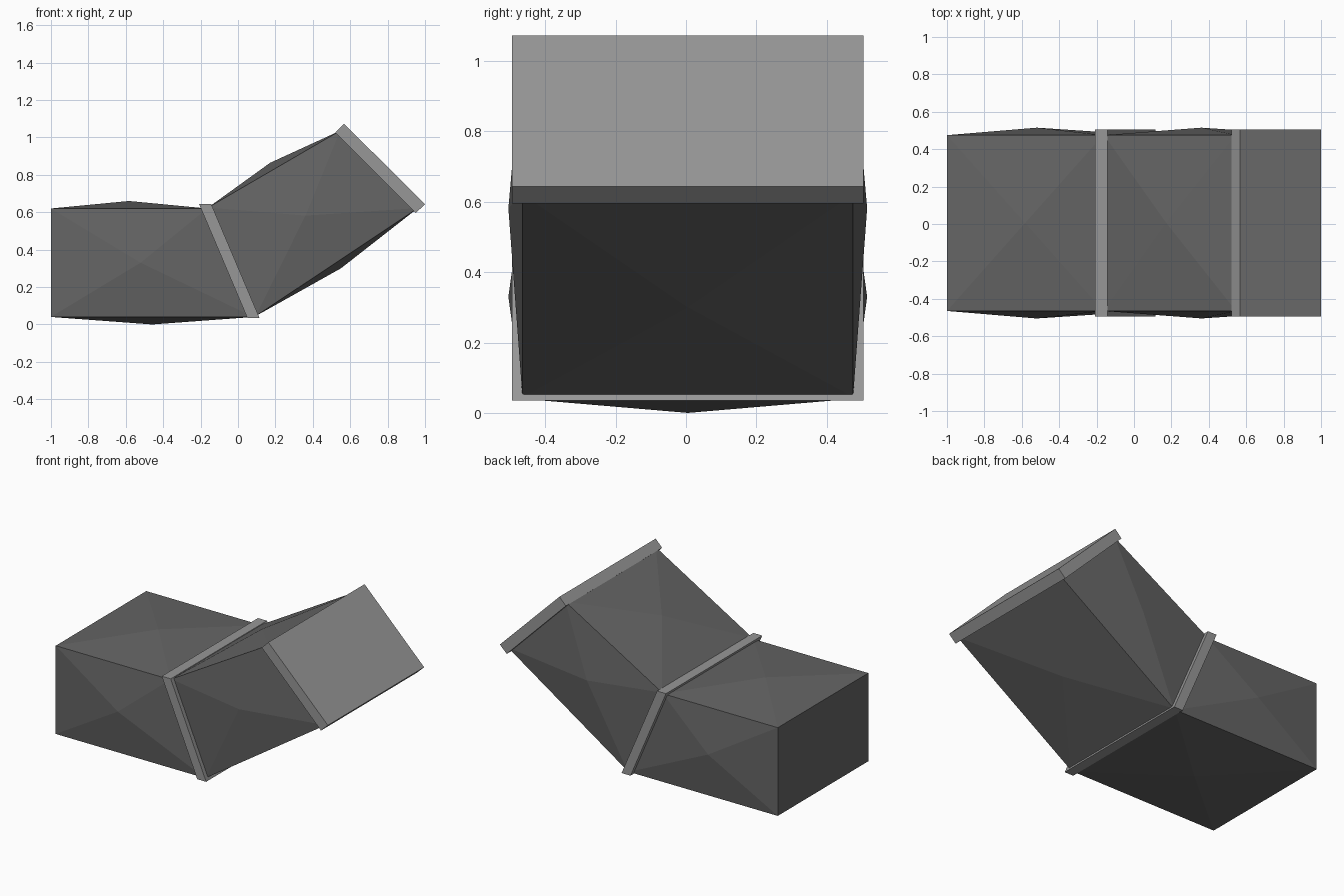
import bpy, bmesh
from mathutils import Vector

if "Cube" in bpy.data.objects:
    bpy.data.objects.remove(bpy.data.objects["Cube"])

CENTRE_Y = 0.005


def material(name, value):
    m = bpy.data.materials.new(name)
    m.diffuse_color = (value, value, value, 1)
    m.use_nodes = True
    m.node_tree.nodes["Principled BSDF"].inputs["Base Color"].default_value = m.diffuse_color
    return m


dark = material("dark grey sheet", 0.13)
light = material("light grey flange", 0.31)


def prism(name, profile, half_width, mat, bulged_edges=None, bulge=0.04):
    """Extrude an xz profile along y; optionally poke the panels outward."""
    bm = bmesh.new()
    a = [bm.verts.new((x, CENTRE_Y - half_width, z)) for x, z in profile]
    b = [bm.verts.new((x, CENTRE_Y + half_width, z)) for x, z in profile]
    n = len(profile)
    caps = [bm.faces.new(a), bm.faces.new(b[::-1])]
    sides = [bm.faces.new((a[i], b[i], b[(i + 1) % n], a[(i + 1) % n])) for i in range(n)]
    bmesh.ops.recalc_face_normals(bm, faces=bm.faces[:])
    if bulged_edges is not None:
        for f in caps + [sides[i] for i in bulged_edges]:
            f.normal_update()
            tip = f.calc_center_median() + f.normal * bulge
            made = bmesh.ops.poke(bm, faces=[f])
            made["verts"][0].co = Vector(tip)
    me = bpy.data.meshes.new(name)
    bm.to_mesh(me)
    bm.free()
    me.materials.append(mat)
    ob = bpy.data.objects.new(name, me)
    bpy.context.collection.objects.link(ob)
    return ob


# Duct sections with cross-broken (shallow pyramid) top, bottom and side panels
prism("straight_duct", [(-1, 0.04), (0.083, 0.04), (-0.165, 0.62), (-1, 0.62)],
      0.47, dark, bulged_edges=(0, 2))
prism("angled_duct", [(0.095, 0.045), (0.962, 0.622), (0.545, 1.035), (-0.16, 0.625)],
      0.47, dark, bulged_edges=(0, 2))

# Flanges at the mitre joint and the open end
prism("joint_flange", [(0.05, 0.035), (0.115, 0.035), (-0.143, 0.643), (-0.208, 0.643)],
      0.5, light)
prism("end_flange", [(0.95, 0.595), (1.0, 0.643), (0.567, 1.073), (0.52, 1.025)],
      0.5, light)
